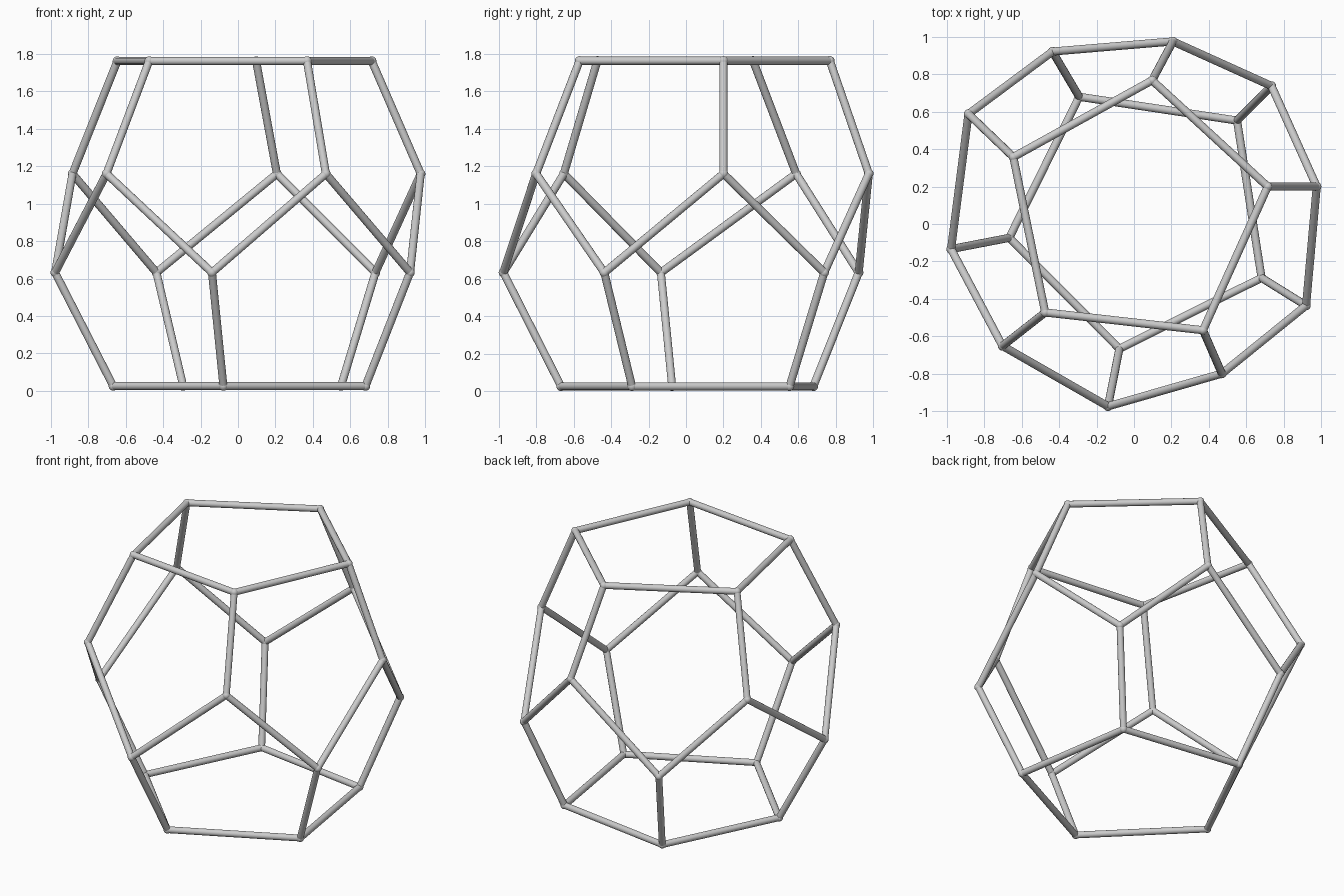
import bpy, bmesh
from mathutils import Vector, Matrix

if "Cube" in bpy.data.objects:
    bpy.data.objects.remove(bpy.data.objects["Cube"])

STRUT_R, JOINT_R = 0.0215, 0.025

# Four rings of five corners, from the top face down to the bottom face
top = [(.715, .20), (.097, .768), (-.645, .358), (-.475, -.473), (.369, -.568)]
upper = [(.977, .20), (.208, .976), (-.885, .588), (-.703, -.652), (.470, -.80)]
lower = [(.735, .738), (-.436, .922), (-.978, -.134), (-.139, -.975), (.92, -.436)]
bottom = [(.551, .553), (-.293, .68), (-.667, -.074), (-.078, -.667), (.682, -.288)]


def ring(points, z):
    return [Vector((x, y, z)) for x, y in points]


T, U, L, B = ring(top, 1.763), ring(upper, 1.16), ring(lower, .632), ring(bottom, .025)


def add_object(name, bm):
    for f in bm.faces:
        f.smooth = len(f.verts) <= 4
    mesh = bpy.data.meshes.new(name)
    bm.to_mesh(mesh)
    bm.free()
    obj = bpy.data.objects.new(name, mesh)
    bpy.context.collection.objects.link(obj)


def add_strut(bm, a, b):
    d = b - a
    m = Matrix.Translation((a + b) / 2) @ d.to_track_quat('Z', 'Y').to_matrix().to_4x4()
    bmesh.ops.create_cone(bm, cap_ends=True, segments=16, radius1=STRUT_R,
                          radius2=STRUT_R, depth=d.length, matrix=m)


# Struts: top and bottom pentagons, uprights, and the zigzag belt
bm = bmesh.new()
for i in range(5):
    j = (i + 1) % 5
    for a, b in ((T[i], T[j]), (B[i], B[j]), (T[i], U[i]), (B[i], L[i]),
                 (U[i], L[i]), (L[i], U[j])):
        add_strut(bm, a, b)
add_object("frame_struts", bm)

# Rounded joints at every corner
bm = bmesh.new()
for p in T + U + L + B:
    bmesh.ops.create_uvsphere(bm, u_segments=16, v_segments=10, radius=JOINT_R,
                              matrix=Matrix.Translation(p))
add_object("frame_joints", bm)
